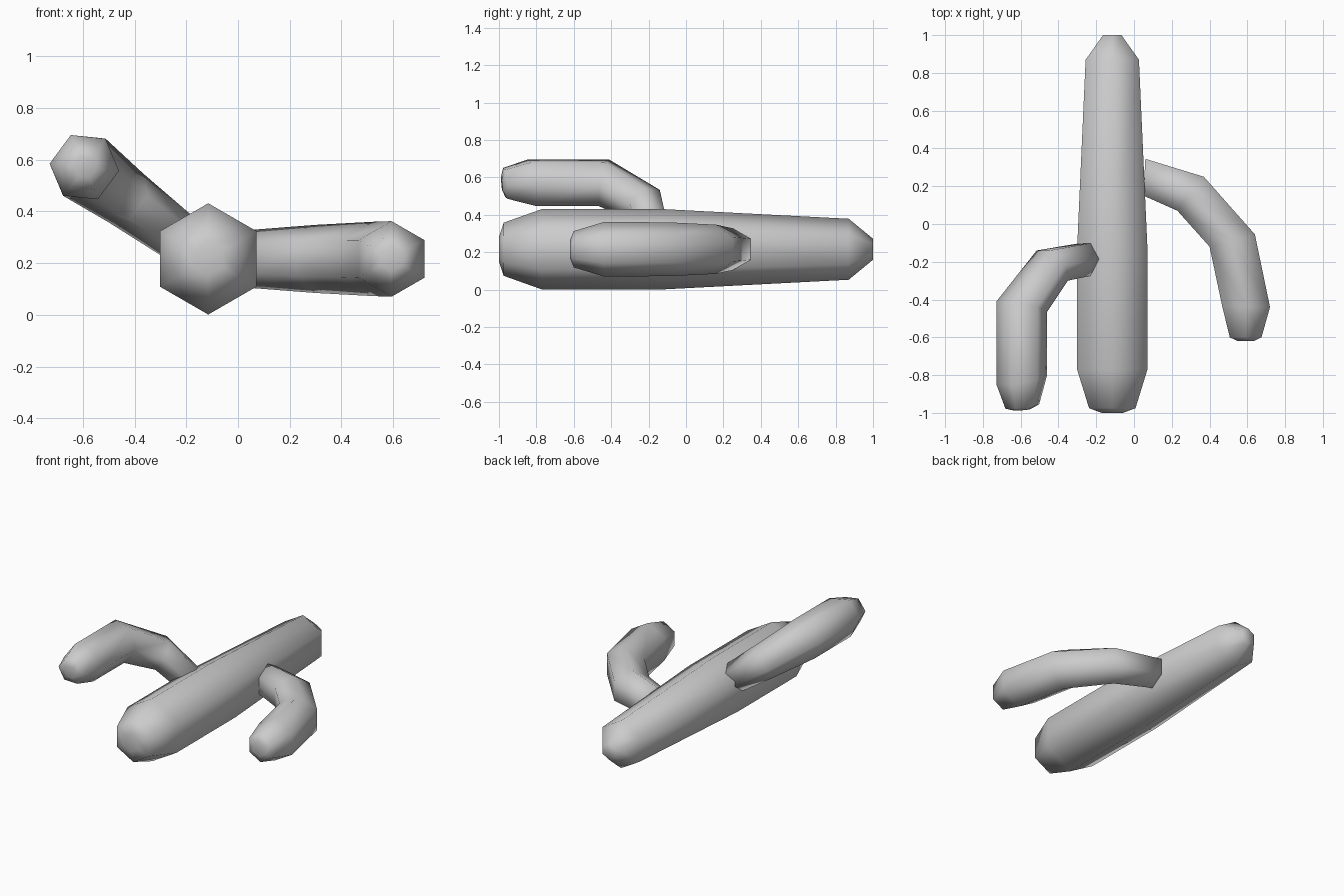
import bpy, math
from mathutils import Vector

if "Cube" in bpy.data.objects:
    bpy.data.objects.remove(bpy.data.objects["Cube"])

CENTRE = Vector((-0.115, 0, 0.216))   # trunk axis
HALF_FLAT = math.cos(math.radians(30))


def hex_tube(name, rings, side, tilt):
    """Loft hexagons; each ring is (outer u, outer y, inner u, inner y) in a tilted plane."""
    a = math.radians(tilt)
    out = Vector((side * math.cos(a), 0, math.sin(a)))
    normal = Vector((-side * math.sin(a), 0, math.cos(a)))
    along = Vector((0, 1, 0))
    verts, faces = [], []
    for uo, yo, ui, yi in rings:
        c = CENTRE + out * (uo + ui) / 2 + along * (yo + yi) / 2
        e = (out * (uo - ui) + along * (yo - yi)) / 2 / HALF_FLAT
        for k in range(6):
            t = math.radians(30 + 60 * k)
            verts.append(c + e * math.cos(t) + normal * e.length * math.sin(t))
    for i in range(len(rings) - 1):
        for k in range(6):
            j = (k + 1) % 6
            faces.append((i*6 + k, i*6 + j, i*6 + 6 + j, i*6 + 6 + k))
    last = (len(rings) - 1) * 6
    faces += [tuple(range(5, -1, -1)), tuple(range(last, last + 6))]
    if side > 0:
        faces = [f[::-1] for f in faces]
    me = bpy.data.meshes.new(name)
    me.from_pydata(verts, [], faces)
    # consistent outward normals, smooth shading
    import bmesh
    bm = bmesh.new()
    bm.from_mesh(me)
    bmesh.ops.recalc_face_normals(bm, faces=bm.faces)
    for f in bm.faces:
        f.smooth = True
    bm.to_mesh(me)
    bm.free()
    ob = bpy.data.objects.new(name, me)
    bpy.context.collection.objects.link(ob)
    return ob


# Trunk: (y, radius)
trunk = [(-1.0, 0.065), (-0.975, 0.142), (-0.77, 0.215), (-0.13, 0.215),
         (0.87, 0.163), (1.0, 0.056)]
hex_tube("trunk", [(r * HALF_FLAT, y, -r * HALF_FLAT, y) for y, r in trunk], 1, 0)

# Right arm, level with the trunk
hex_tube("right_arm", [
    (0.175, 0.345, 0.165, 0.150),
    (0.485, 0.250, 0.345, 0.070),
    (0.755, -0.055, 0.515, -0.120),
    (0.835, -0.440, 0.582, -0.435),
    (0.790, -0.600, 0.622, -0.600),
    (0.750, -0.620, 0.665, -0.620)], 1, 0)

# Left arm, tilted upwards
hex_tube("left_arm", [
    (0.165, -0.100, 0.155, -0.270),
    (0.455, -0.140, 0.335, -0.300),
    (0.712, -0.410, 0.480, -0.465),
    (0.712, -0.850, 0.480, -0.800),
    (0.670, -0.978, 0.515, -0.955),
    (0.630, -0.988, 0.555, -0.980)], -1, 36.5)
